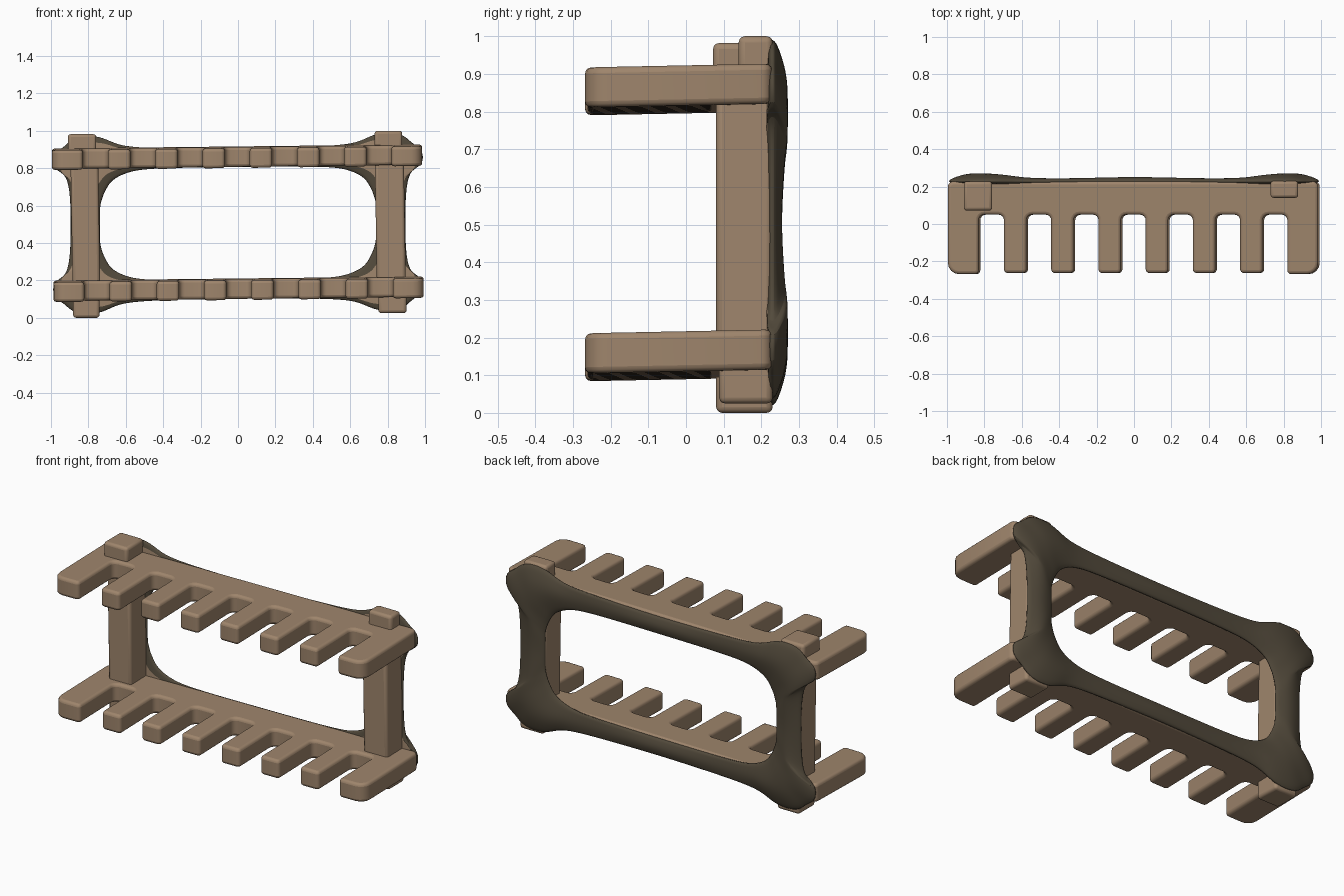
import bpy, bmesh, math
from mathutils import Vector

if "Cube" in bpy.data.objects:
    bpy.data.objects.remove(bpy.data.objects["Cube"])


def material(name, col):
    m = bpy.data.materials.new(name)
    m.diffuse_color = (*col, 1)
    m.use_nodes = True
    m.node_tree.nodes["Principled BSDF"].inputs["Base Color"].default_value = m.diffuse_color
    return m


TAN = material("tan wood", (0.345, 0.235, 0.15))
DARK = material("dark brown back", (0.085, 0.068, 0.044))


def make(name, bm, mats, bevel=0.0, subsurf=0):
    bmesh.ops.recalc_face_normals(bm, faces=bm.faces)
    me = bpy.data.meshes.new(name)
    bm.to_mesh(me)
    bm.free()
    ob = bpy.data.objects.new(name, me)
    bpy.context.collection.objects.link(ob)
    for m in mats:
        me.materials.append(m)
    if bevel:
        b = ob.modifiers.new("soft edges", 'BEVEL')
        b.width, b.segments, b.limit_method = bevel, 3, 'ANGLE'
        b.angle_limit = math.radians(50)
    if subsurf:
        s = ob.modifiers.new("smooth", 'SUBSURF')
        s.levels = s.render_levels = subsurf
    bpy.ops.object.select_all(action='DESELECT')
    ob.select_set(True)
    bpy.context.view_layer.objects.active = ob
    bpy.ops.object.shade_smooth_by_angle(angle=math.radians(45))
    return ob


def rounded(corners, n=4):
    """Round each (x, y, radius) corner of a right-angled outline."""
    out = []
    for i, (x, y, r) in enumerate(corners):
        p = Vector((x, y))
        a = (Vector(corners[i - 1][:2]) - p).normalized() * r
        b = (Vector(corners[(i + 1) % len(corners)][:2]) - p).normalized() * r
        for k in range(n + 1):
            t = math.pi / 2 * k / n
            out.append(p + a * (1 - math.sin(t)) + b * (1 - math.cos(t)))
    return out


# Comb shelves: spine with eight teeth, slightly tilted
def comb(name, z, shift):
    lo, hi, back, root = -0.995 + shift, 0.985 + shift, 0.228, 0.05
    centres = [-0.635 + 0.2525 * i + shift for i in range(6)]
    teeth = [(lo, lo + 0.165)] + [(c - 0.06, c + 0.06) for c in centres] + [(hi - 0.165, hi)]
    c = [(hi, back, 0.03), (lo, back, 0.03)]
    for i, (a, b) in enumerate(teeth):
        tip = -0.268 if i in (0, 7) else -0.262
        if i:
            c.append((a, root, 0.03))
        c += [(a, tip, 0.06 if i == 0 else 0.02), (b, tip, 0.06 if i == 7 else 0.02)]
        if i < 7:
            c.append((b, root, 0.03))
    bm = bmesh.new()
    face = bm.faces.new([bm.verts.new((p.x, p.y, -0.053)) for p in rounded(c)])
    res = bmesh.ops.extrude_face_region(bm, geom=[face])
    for v in res["geom"]:
        if isinstance(v, bmesh.types.BMVert):
            v.co.z += 0.106
    for v in bm.verts:
        v.co.z += z + 0.011 * v.co.x + 0.02 * v.co.y
    make(name, bm, [TAN], bevel=0.016)


comb("upper_comb_shelf", 0.859, 0.0)
comb("lower_comb_shelf", 0.153, 0.008)


# Posts and their stubs
def block(name, x0, x1, y0, y1, z0, z1, lean=0.0):
    bm = bmesh.new()
    bmesh.ops.create_cube(bm, size=1)
    for v in bm.verts:
        v.co = Vector(((x0 + x1) / 2 + v.co.x * (x1 - x0) + lean * v.co.z,
                       (y0 + y1) / 2 + v.co.y * (y1 - y0),
                       (z0 + z1) / 2 + v.co.z * (z1 - z0)))
    make(name, bm, [TAN], bevel=0.016)


block("left_post", -0.89, -0.742, 0.08, 0.23, 0.15, 0.86, -0.012)
block("right_post", 0.737, 0.892, 0.08, 0.23, 0.15, 0.86, -0.012)
block("left_top_stub", -0.91, -0.758, 0.072, 0.228, 0.85, 0.982)
block("right_top_stub", 0.73, 0.878, 0.14, 0.23, 0.85, 1.0)
block("left_bottom_stub", -0.882, -0.74, 0.08, 0.23, 0.0, 0.15)
block("right_bottom_stub", 0.75, 0.902, 0.088, 0.23, 0.025, 0.17)

# Dark back frame: quarter outline mirrored to a full ring, bulging at the corners
OUTER = [(0, .40), (.3, .405), (.55, .412), (.66, .432), (.74, .482), (.88, .482),
         (.93, .42), (.995, .39), (.995, .30), (.93, .285), (.90, .2), (.895, 0)]
INNER = [(0, .30), (.3, .30), (.5, .295), (.58, .28), (.64, .255), (.68, .225),
         (.70, .19), (.715, .16), (.725, .13), (.735, .1), (.735, .05), (.735, 0)]


def ring(q):
    right = q + [(x, -z) for x, z in reversed(q[:-1])]
    left = [(-x, z) for x, z in reversed(right[1:-1])]
    return right + left


bm = bmesh.new()
STEPS = 6
loops = []
for (ox, oz), (ix, iz) in zip(ring(OUTER), ring(INNER)):
    width = math.hypot(ox - ix, oz - iz)
    sec = []
    for k in range(STEPS + 1):
        t = k / STEPS
        x, z = ox + (ix - ox) * t, oz + (iz - oz) * t
        wave = 0.007 * math.sin(7 * x + 1.5) if abs(x) < 0.7 else 0
        y = 0.236 + (max(0.012, min(0.036, 0.11 * width)) + wave) * math.sin(math.pi * t)
        sec.append(bm.verts.new((x, y, z + 0.505 + 0.011 * x)))
    for x, z in ((ix, iz), (ox, oz)):
        sec.append(bm.verts.new((x, 0.212, z + 0.505 + 0.011 * x)))
    loops.append(sec)
n = STEPS + 3
for i, a in enumerate(loops):
    b = loops[(i + 1) % len(loops)]
    for k in range(n):
        f = bm.faces.new((a[k], a[(k + 1) % n], b[(k + 1) % n], b[k]))
        # the front side keeps the tan colour
        f.material_index = 1 if k == STEPS + 1 else 0
make("back_frame", bm, [DARK, TAN], subsurf=2)
